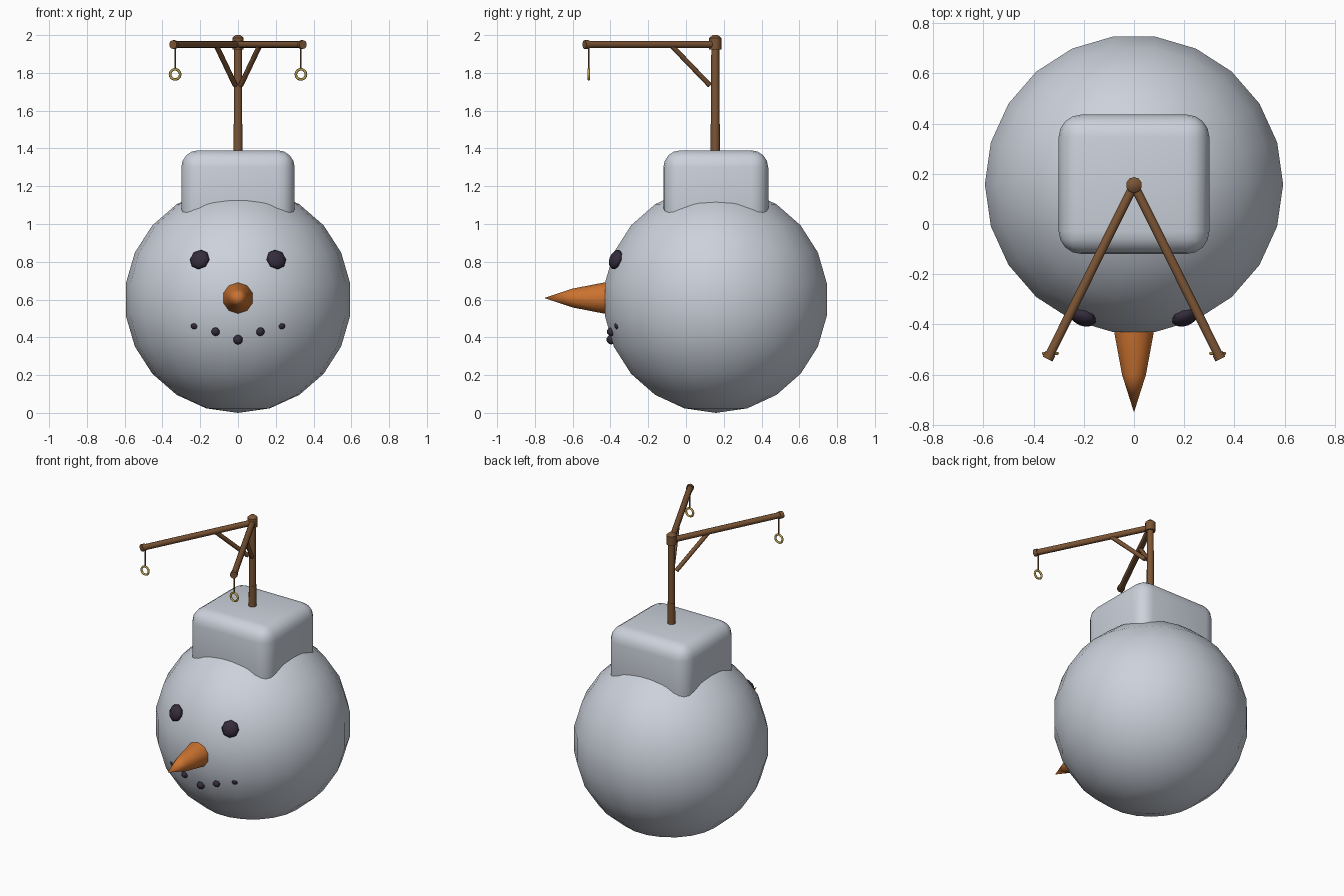
import bpy
import bmesh
from mathutils import Vector, Matrix

cube = bpy.data.objects.get("Cube")
if cube:
    bpy.data.objects.remove(cube, do_unlink=True)


def material(name, rgb):
    m = bpy.data.materials.new(name)
    m.use_nodes = True
    m.diffuse_color = (*rgb, 1)
    m.node_tree.nodes["Principled BSDF"].inputs["Base Color"].default_value = (*rgb, 1)
    return m


SNOW = material("snow", (0.60, 0.64, 0.71))
WOOD = material("wood", (0.20, 0.09, 0.035))
COAL = material("coal", (0.035, 0.025, 0.045))
CARROT = material("carrot", (0.60, 0.17, 0.03))
GOLD = material("gold", (0.50, 0.36, 0.08))


def finish(name, mat, angle=None):
    """Name and colour the active object; smooth it up to the given angle."""
    ob = bpy.context.object
    ob.name = ob.data.name = name
    ob.data.materials.append(mat)
    if angle:
        bpy.ops.object.shade_smooth_by_angle(angle=angle)
    return ob


def ball(name, mat, centre, size, segments, rings, facing=None, angle=1.2):
    """Scaled sphere; its local z can be turned to face a direction."""
    bpy.ops.mesh.primitive_uv_sphere_add(segments=segments, ring_count=rings, radius=1)
    ob = finish(name, mat, angle)
    turn = Vector(facing).to_track_quat("Z", "Y").to_matrix().to_4x4() if facing else Matrix()
    ob.data.transform(Matrix.Translation(centre) @ turn @ Matrix.Diagonal((*size, 1)))
    return ob


def rod(name, mat, a, b, r1, r2, sides=10):
    """Round bar from a to b."""
    a, b = Vector(a), Vector(b)
    bpy.ops.mesh.primitive_cone_add(vertices=sides, radius1=r1, radius2=r2, depth=(b - a).length)
    ob = finish(name, mat, 0.8)
    ob.data.transform(Matrix.Translation((a + b) / 2) @ (b - a).to_track_quat("Z", "Y").to_matrix().to_4x4())
    return ob


# Round body, with a vertex column on the front and back
CENTRE = Vector((0, 0.158, 0.6))
R = 0.6
body = ball("body", SNOW, CENTRE, (R, R, R), 22, 11, facing=None)
body.data.transform(Matrix.Translation(CENTRE) @ Matrix.Rotation(1.570796, 4, "Z")
                    @ Matrix.Translation(-CENTRE))

# Soft block hat sunk into the body
bpy.ops.mesh.primitive_cube_add(size=1, location=(0, 0.158, 1.16))
hat = finish("hat_block", SNOW)
hat.data.transform(Matrix.Diagonal((0.6, 0.555, 0.46, 1)))
bevel = hat.modifiers.new("rounding", "BEVEL")
bevel.width = 0.09
bevel.segments = 4
bpy.ops.object.modifier_apply(modifier="rounding")
bpy.ops.object.shade_smooth_by_angle(angle=0.8)

# Post and cap
POST_Y = 0.155
rod("post_foot", WOOD, (0, POST_Y, 1.3), (0, POST_Y, 1.53), 0.025, 0.024)
rod("post", WOOD, (0, POST_Y, 1.5), (0, POST_Y, 1.97), 0.023, 0.021)
rod("post_cap", WOOD, (0, POST_Y, 1.925), (0, POST_Y, 1.985), 0.032, 0.032)
rod("post_cap_top", WOOD, (0, POST_Y, 1.985), (0, POST_Y, 2.0), 0.032, 0.014)

# Two arms, each with a brace, a hanging cord and a ring
for side, word in ((1, "left"), (-1, "right")):
    hook = Vector((side * 0.333, -0.515, 1.95))
    tip = Vector((side * 0.343, -0.535, 1.95))
    rod(word + "_arm", WOOD, (0, POST_Y, 1.95), tip, 0.019, 0.019)
    along = (tip - Vector((0, POST_Y, 1.95))).normalized()
    rod(word + "_arm_end", WOOD, tip - along * 0.022, tip + along * 0.003, 0.023, 0.023)
    rod(word + "_brace", WOOD, (side * 0.015, 0.125, 1.735), (side * 0.115, -0.077, 1.945),
        0.014, 0.014, 8)
    rod(word + "_cord", WOOD, hook, (hook.x, hook.y, 1.82), 0.005, 0.005, 6)
    bpy.ops.mesh.primitive_torus_add(major_segments=14, minor_segments=6, major_radius=0.027,
                                     minor_radius=0.007, location=(hook.x, hook.y, 1.792),
                                     rotation=(1.570796, 0, 0))
    finish(word + "_ring", GOLD, 1.2)

    # Eye pressed onto the body
    eye = Vector((side * 0.203, -0.372, 0.812))
    ball(word + "_eye", COAL, eye, (0.055, 0.055, 0.03), 8, 6, facing=eye - CENTRE)

    # Mouth stones, the outer ones almost buried
    ball(word + "_mouth_stone", COAL, (side * 0.118, -0.396, 0.43), (0.023, 0.023, 0.023), 8, 5)
    ball(word + "_outer_mouth_stone", COAL, (side * 0.228, -0.355, 0.462), (0.025, 0.025, 0.022), 8, 5)

ball("middle_mouth_stone", COAL, (0, -0.395, 0.388), (0.026, 0.026, 0.026), 8, 5)

# Carrot nose, a short lathed profile of (radius, y)
SIDES = 10
bm = bmesh.new()
profile = ((0.086, -0.38), (0.081, -0.44), (0.05, -0.60))
loops = []
for radius, y in profile:
    ring = bmesh.ops.create_circle(bm, segments=SIDES, radius=radius, matrix=Matrix.Translation(
        (0, y, 0.608)) @ Matrix.Rotation(1.570796, 4, "X"))["verts"]
    loops.append(ring)
point = bm.verts.new((0, -0.75, 0.608))
for i in range(SIDES):
    j = (i + 1) % SIDES
    for near, far in zip(loops, loops[1:]):
        bm.faces.new((near[i], near[j], far[j], far[i]))
    bm.faces.new((loops[-1][i], loops[-1][j], point))
bm.faces.new(loops[0])
bmesh.ops.recalc_face_normals(bm, faces=bm.faces)
mesh = bpy.data.meshes.new("nose")
bm.to_mesh(mesh)
bm.free()
nose = bpy.data.objects.new("nose", mesh)
bpy.context.collection.objects.link(nose)
bpy.ops.object.select_all(action="DESELECT")
nose.select_set(True)
bpy.context.view_layer.objects.active = nose
finish("nose", CARROT, 0.9)
